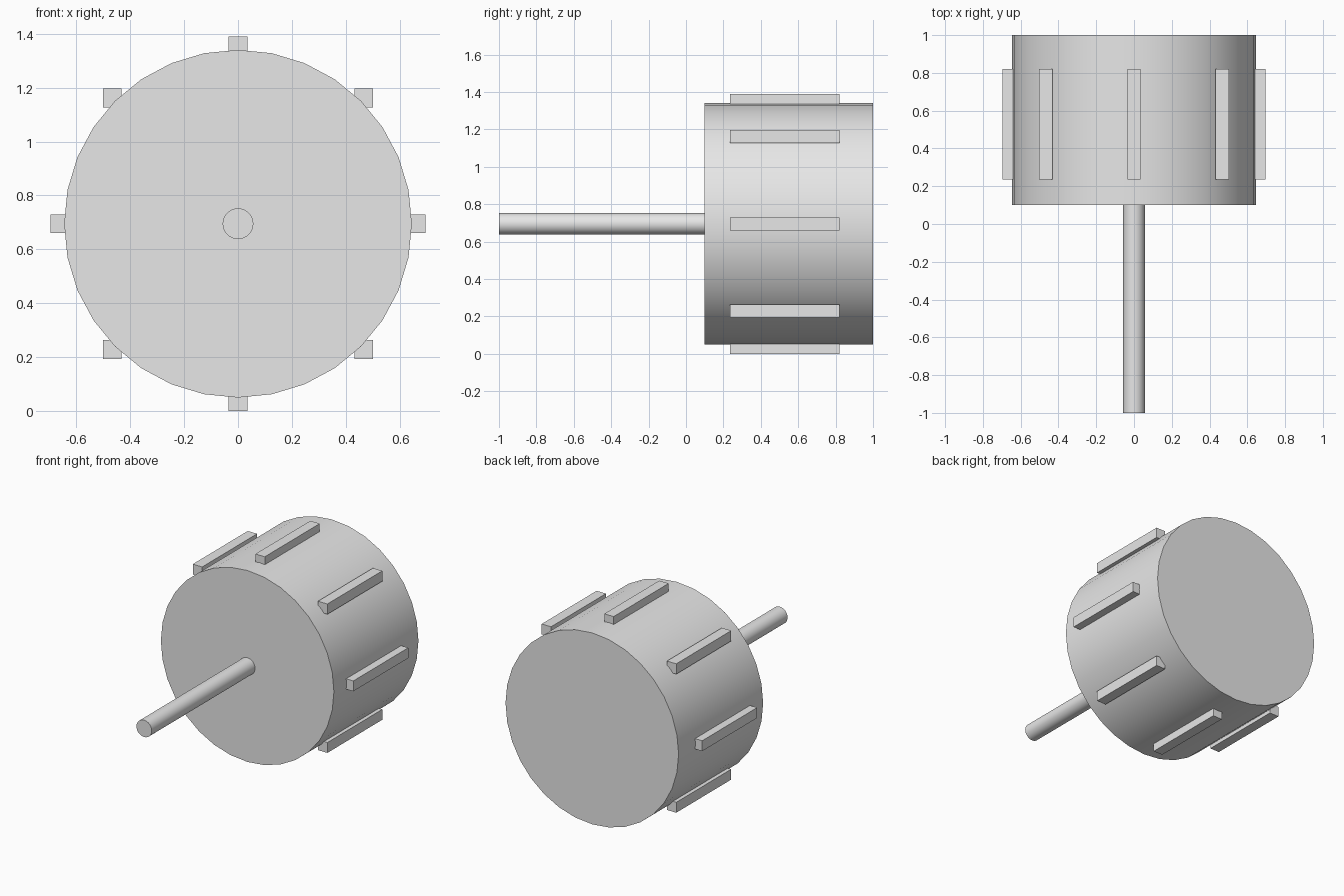
import bpy
import math
from mathutils import Vector

cube = bpy.data.objects.get("Cube")
if cube:
    bpy.data.objects.remove(cube, do_unlink=True)

AXIS_Z = 0.695      # height of the drum's axis
FIN = 0.07          # fin thickness
FIN_RADIUS = 0.66   # distance from axis to fin centre

grey = bpy.data.materials.new("light_grey")
grey.use_nodes = True
grey.diffuse_color = (0.8, 0.8, 0.8, 1)
grey.node_tree.nodes["Principled BSDF"].inputs["Base Color"].default_value = (0.8, 0.8, 0.8, 1)


def finish(name):
    obj = bpy.context.object
    obj.name = name
    obj.data.materials.append(grey)
    bpy.ops.object.transform_apply(location=False, rotation=True, scale=True)
    return obj


def cylinder(name, radius, y0, y1):
    bpy.ops.mesh.primitive_cylinder_add(
        vertices=32, radius=radius, depth=y1 - y0,
        location=(0, (y0 + y1) / 2, AXIS_Z), rotation=(math.pi / 2, 0, 0))
    finish(name)
    bpy.ops.object.shade_smooth_by_angle(angle=math.radians(30))


# Drum body and the shaft in front of it
cylinder("drum", 0.645, 0.10, 1.0)
cylinder("shaft", 0.057, -1.0, 0.10)

# Eight upright square bars around the drum
y0, y1 = 0.235, 0.82
for i in range(8):
    a = i * math.pi / 4
    centre = Vector((math.cos(a), 0, math.sin(a))) * FIN_RADIUS
    centre += Vector((0, (y0 + y1) / 2, AXIS_Z))
    bpy.ops.mesh.primitive_cube_add(size=1, location=centre)
    bpy.context.object.scale = (FIN, y1 - y0, FIN)
    finish(f"fin_{i + 1}")
